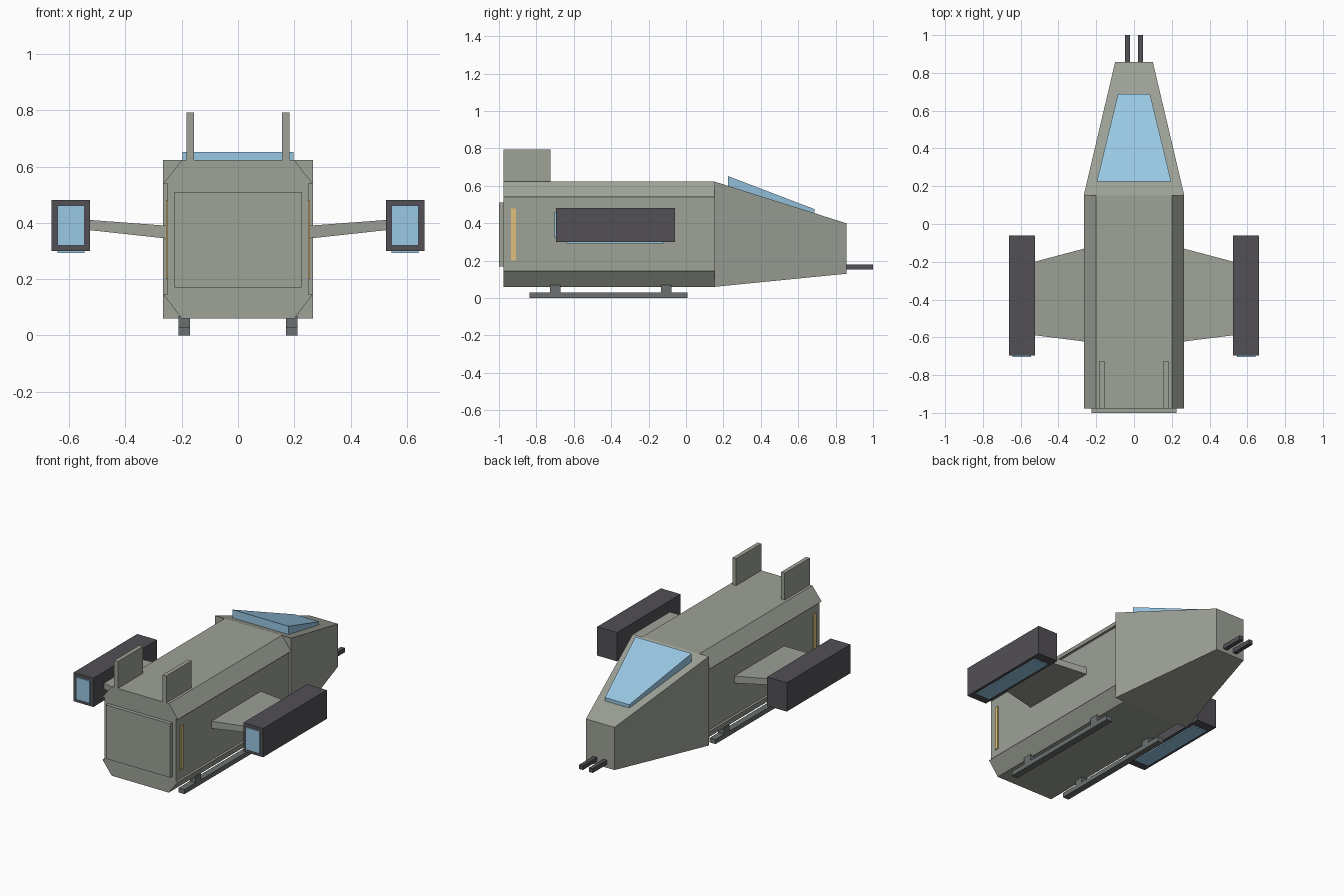
import bpy, bmesh

if "Cube" in bpy.data.objects:
    bpy.data.objects.remove(bpy.data.objects["Cube"])


def material(name, rgb):
    m = bpy.data.materials.new(name)
    m.diffuse_color = (*rgb, 1)
    m.use_nodes = True
    m.node_tree.nodes["Principled BSDF"].inputs["Base Color"].default_value = m.diffuse_color
    return m


HULL = material("hull_grey", (0.34, 0.36, 0.31))
SKID = material("skid_grey", (0.15, 0.16, 0.16))
DARK = material("engine_dark", (0.085, 0.08, 0.09))
BLUE = material("glow_blue", (0.32, 0.58, 0.78))
AMBER = material("lamp_amber", (0.75, 0.53, 0.2))


def loft(name, ring_a, ring_b, mat):
    """Closed solid between two rings with equal point counts."""
    bm = bmesh.new()
    a = [bm.verts.new(p) for p in ring_a]
    b = [bm.verts.new(p) for p in ring_b]
    n = len(a)
    bm.faces.new(a)
    bm.faces.new(b[::-1])
    for i in range(n):
        bm.faces.new((a[i], b[i], b[(i + 1) % n], a[(i + 1) % n]))
    bmesh.ops.recalc_face_normals(bm, faces=bm.faces)
    me = bpy.data.meshes.new(name)
    bm.to_mesh(me)
    bm.free()
    me.materials.append(mat)
    ob = bpy.data.objects.new(name, me)
    bpy.context.collection.objects.link(ob)
    return ob


def rect_y(y, x0, x1, z0, z1):
    return [(x0, y, z0), (x1, y, z0), (x1, y, z1), (x0, y, z1)]


def rect_x(x, y0, y1, z0, z1):
    return [(x, y0, z0), (x, y1, z0), (x, y1, z1), (x, y0, z1)]


def box(name, x, y, z, mat):
    return loft(name, rect_y(y[0], *x, *z), rect_y(y[1], *x, *z), mat)


# Cargo hull: chamfered top and bottom caps overhang the side walls
half = [(0.2, 0.06), (0.265, 0.145), (0.25, 0.145),
        (0.25, 0.54), (0.265, 0.54), (0.2, 0.623)]
profile = half + [(-x, z) for x, z in reversed(half)]
loft("hull", [(x, -0.977, z) for x, z in profile],
     [(x, 0.152, z) for x, z in profile], HULL)

# Rear door
box("rear_door", (-0.225, 0.225), (-1.0, -0.97), (0.17, 0.51), HULL)

# Tapered nose and canopy
loft("nose", rect_y(0.152, -0.266, 0.266, 0.06, 0.623),
     rect_y(0.857, -0.1, 0.1, 0.13, 0.4), HULL)
loft("canopy", rect_y(0.225, -0.197, 0.197, 0.58, 0.652),
     rect_y(0.688, -0.085, 0.085, 0.435, 0.475), BLUE)

# Paired parts
for side, s in (("right", 1), ("left", -1)):
    def pair_box(name, x, y, z, mat):
        box(f"{side}_{name}", (s * x[0], s * x[1]), y, z, mat)

    pair_box("gun", (0.022, 0.048), (0.84, 1.0), (0.152, 0.179), DARK)
    pair_box("tail_fin", (0.157, 0.183), (-0.977, -0.725), (0.61, 0.793), HULL)
    pair_box("lamp", (0.24, 0.256), (-0.936, -0.91), (0.2, 0.48), AMBER)

    # Stub wing and engine pod
    loft(f"{side}_wing", rect_x(s * 0.24, -0.625, -0.124, 0.343, 0.389),
         rect_x(s * 0.535, -0.588, -0.202, 0.375, 0.411), HULL)
    pair_box("engine", (0.525, 0.663), (-0.696, -0.06), (0.3, 0.482), DARK)
    pair_box("engine_exhaust", (0.545, 0.642), (-0.704, -0.69), (0.32, 0.461), BLUE)
    pair_box("engine_underglow", (0.545, 0.642), (-0.64, -0.12), (0.293, 0.31), BLUE)

    # Landing skid with two struts
    pair_box("skid", (0.171, 0.212), (-0.837, 0.008), (0.0, 0.029), SKID)
    for end, y in (("rear", -0.698), ("front", -0.106)):
        pair_box(f"{end}_strut", (0.171, 0.212), (y - 0.028, y + 0.028),
                 (0.025, 0.07), SKID)
